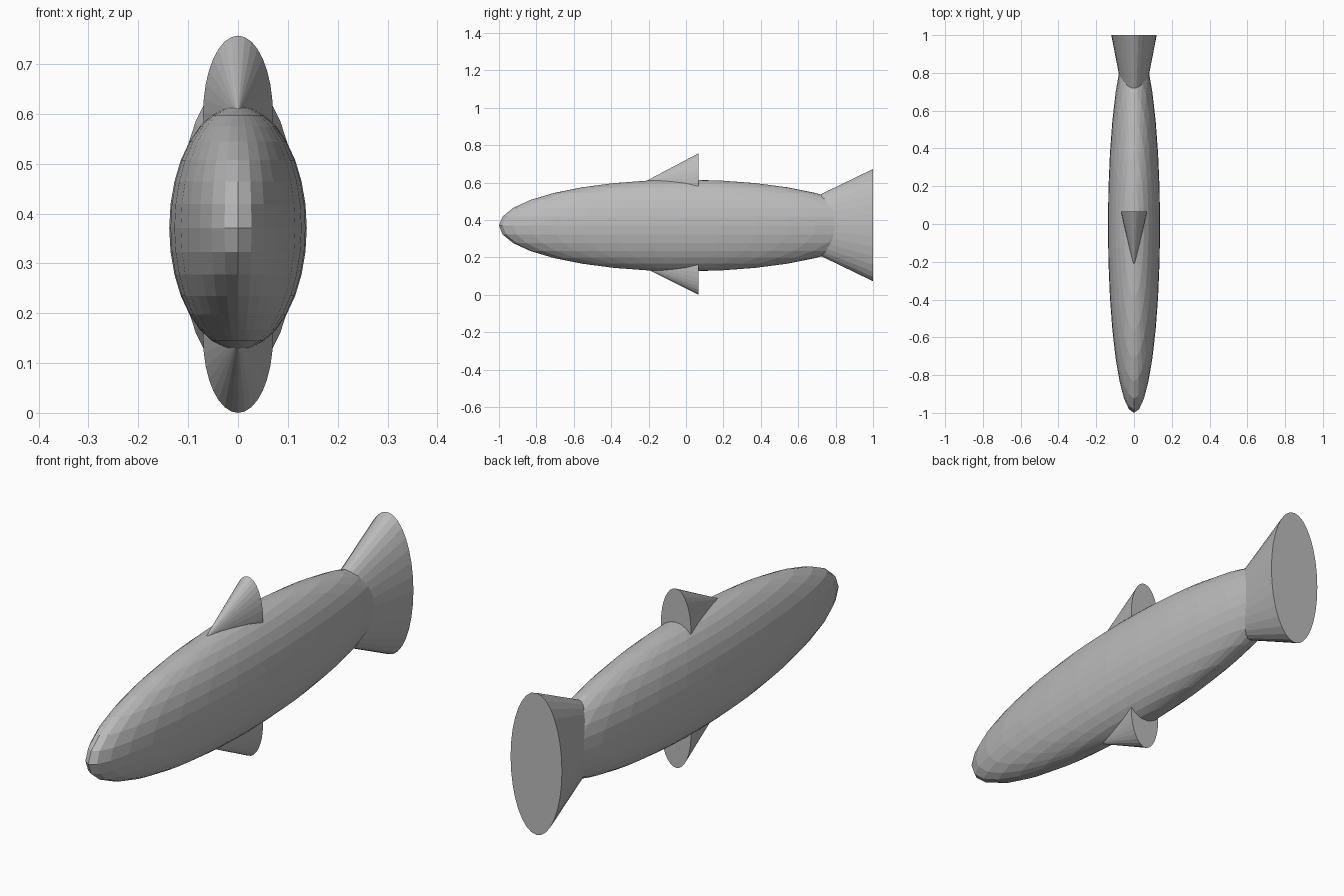
import bpy, bmesh, math
from mathutils import Matrix, Vector

default = bpy.data.objects.get("Cube")
if default:
    bpy.data.objects.remove(default, do_unlink=True)

# Single grey for the whole fish
GREY = (0.5, 0.5, 0.5, 1.0)
grey = bpy.data.materials.new("plain grey")
grey.use_nodes = True
grey.diffuse_color = GREY
grey.node_tree.nodes["Principled BSDF"].inputs["Base Color"].default_value = GREY


def finish(name, bm):
    mesh = bpy.data.meshes.new(name)
    bm.to_mesh(mesh)
    bm.free()
    mesh.materials.append(grey)
    obj = bpy.data.objects.new(name, mesh)
    bpy.context.collection.objects.link(obj)
    return obj


def flared_cone(name, apex_y, base_y, z, half_width, half_height):
    """Elliptical cone lying along y, pointing forward, with a flat back."""
    bm = bmesh.new()
    bmesh.ops.create_cone(bm, cap_ends=True, segments=32,
                          radius1=1, radius2=0, depth=1)
    bmesh.ops.rotate(bm, verts=bm.verts, matrix=Matrix.Rotation(math.pi / 2, 3, "X"))
    bmesh.ops.scale(bm, verts=bm.verts,
                    vec=Vector((half_width, base_y - apex_y, half_height)))
    bmesh.ops.translate(bm, verts=bm.verts,
                        vec=Vector((0, (apex_y + base_y) / 2, z)))
    return finish(name, bm)


# Body: long faceted ellipsoid
bm = bmesh.new()
bmesh.ops.create_uvsphere(bm, u_segments=32, v_segments=16, radius=1)
bmesh.ops.scale(bm, verts=bm.verts, vec=Vector((0.138, 0.993, 0.245)))
bmesh.ops.translate(bm, verts=bm.verts, vec=Vector((0, -0.007, 0.371)))
finish("body", bm)

# Tail and fins: cones opening backward
flared_cone("tail_fin", 0.38, 1.0, 0.373, 0.12, 0.30)
flared_cone("top_fin", -0.23, 0.067, 0.60, 0.07, 0.157)
flared_cone("bottom_fin", -0.23, 0.067, 0.15, 0.07, 0.15)
